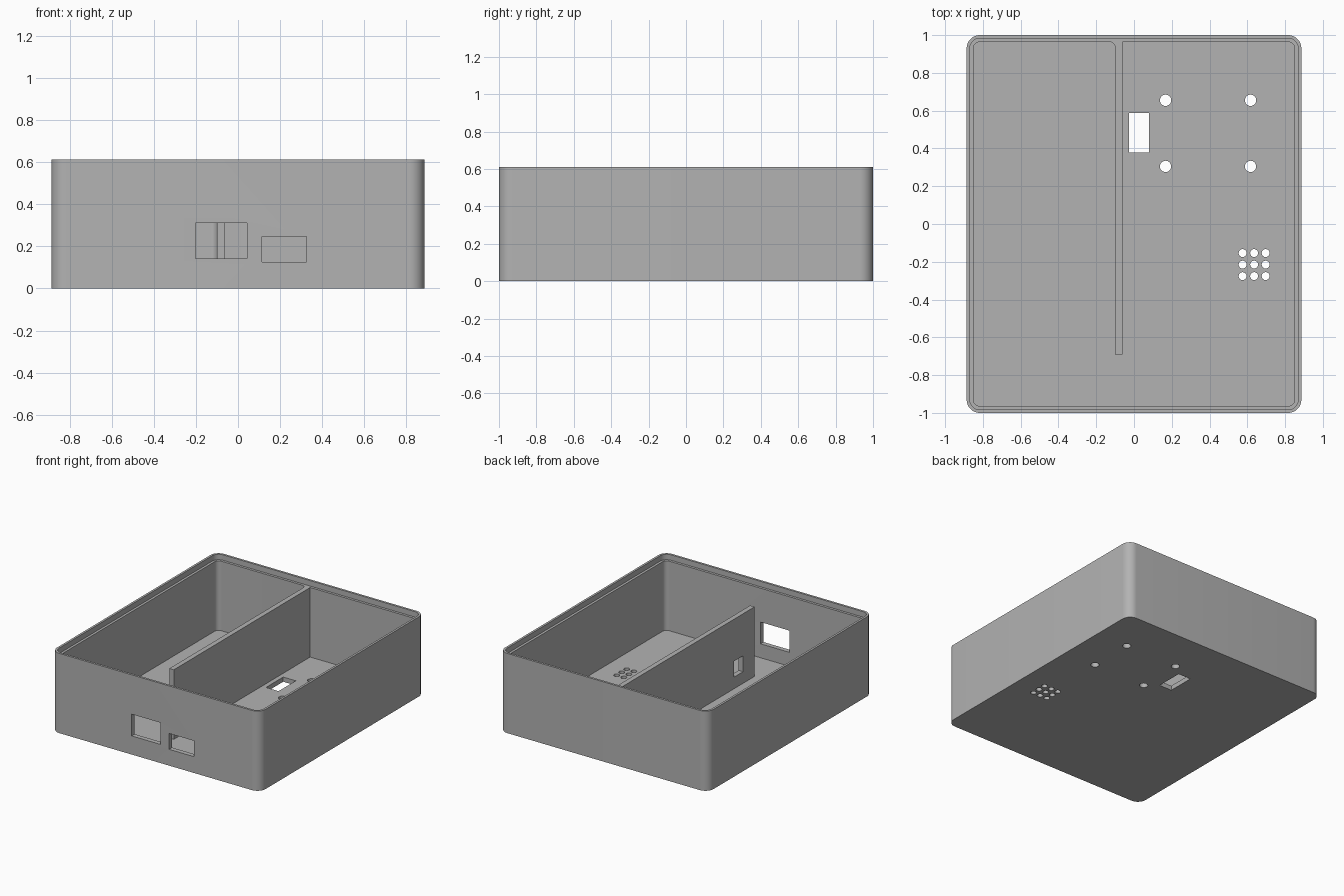
import bpy, bmesh, math
from mathutils import Vector

cube = bpy.data.objects.get("Cube")
if cube:
    bpy.data.objects.remove(cube, do_unlink=True)

WIDTH, DEPTH, HEIGHT = 0.886, 1.0, 0.612   # half width, half depth, full height
FLOOR, LEDGE = 0.036, 0.57
CORNER = 0.07

grey = bpy.data.materials.new("plain grey")
grey.use_nodes = True
colour = (0.45, 0.45, 0.45, 1)
grey.diffuse_color = colour
grey.node_tree.nodes["Principled BSDF"].inputs["Base Color"].default_value = colour


def outline(corners, steps=10):
    """Turn right-angled corners (x, y, radius) into a filleted outline."""
    pts = []
    for i, (x, y, r) in enumerate(corners):
        p = Vector((x, y))
        if r == 0:
            pts.append(p)
            continue
        a = (Vector(corners[i - 1][:2]) - p).normalized()
        b = (Vector(corners[(i + 1) % len(corners)][:2]) - p).normalized()
        c = p + (a + b) * r
        for k in range(steps + 1):
            t = math.pi / 2 * k / steps
            pts.append(c - r * (b * math.cos(t) + a * math.sin(t)))
    return pts


def rounded_rect(inset):
    x, y, r = WIDTH - inset, DEPTH - inset, CORNER - inset
    return [(-x, -y, r), (x, -y, r), (x, y, r), (-x, y, r)]


def add_prism(bm, pts, z0, z1):
    base = bm.faces.new([bm.verts.new((p[0], p[1], z0)) for p in pts])
    top = bmesh.ops.extrude_face_region(bm, geom=[base])["geom"]
    moved = [v for v in top if isinstance(v, bmesh.types.BMVert)]
    bmesh.ops.translate(bm, verts=moved, vec=(0, 0, z1 - z0))


def add_box(bm, x0, x1, y0, y1, z0, z1):
    add_prism(bm, [(x0, y0), (x1, y0), (x1, y1), (x0, y1)], z0, z1)


def add_round(bm, x, y, r, n=24):
    ring = [(x + r * math.cos(math.tau * k / n), y + r * math.sin(math.tau * k / n))
            for k in range(n)]
    add_prism(bm, ring, -0.1, 0.1)


def make_object(name, bm):
    bmesh.ops.recalc_face_normals(bm, faces=bm.faces)
    mesh = bpy.data.meshes.new(name)
    bm.to_mesh(mesh)
    bm.free()
    mesh.materials.append(grey)
    obj = bpy.data.objects.new(name, mesh)
    bpy.context.collection.objects.link(obj)
    return obj


def cut(target, bm):
    cutter = make_object("cutter", bm)
    cutter.hide_render = True
    mod = target.modifiers.new("cut", "BOOLEAN")
    mod.operation, mod.solver, mod.object = "DIFFERENCE", "EXACT", cutter
    bpy.context.view_layer.objects.active = target
    bpy.ops.object.modifier_apply(modifier=mod.name)
    bpy.data.objects.remove(cutter, do_unlink=True)


# Solid block with rounded vertical corners
bm = bmesh.new()
add_prism(bm, outline(rounded_rect(0)), 0, HEIGHT)
case = make_object("open_case", bm)

# Stepped recess around the rim for a lid
bm = bmesh.new()
add_prism(bm, outline(rounded_rect(0.017)), LEDGE, HEIGHT + 0.1)
cut(case, bm)

# Interior cavity, notched so that a divider wall stays joined to the back
front_left, front_right, back_right, back_left = rounded_rect(0.036)
back = back_right[1]
bm = bmesh.new()
divider = [(-0.062, back, 0), (-0.062, -0.69, 0), (-0.1, -0.69, 0), (-0.1, back, 0.03)]
add_prism(bm, outline([front_left, front_right, back_right] + divider + [back_left]),
          FLOOR, HEIGHT + 0.05)
cut(case, bm)

# Wall ports, divider cable slot and floor openings
bm = bmesh.new()
add_box(bm, -0.203, 0.043, -1.1, -0.9, 0.143, 0.31)
add_box(bm, 0.115, 0.325, -1.1, -0.9, 0.125, 0.247)
add_box(bm, -0.15, -0.03, -0.55, -0.44, 0.125, 0.247)
add_box(bm, -0.027, 0.08, 0.378, 0.587, -0.1, 0.1)
for x in (0.167, 0.617):
    for y in (0.305, 0.655):
        add_round(bm, x, y, 0.03)
for i in range(3):
    for j in range(3):
        add_round(bm, 0.575 + 0.061 * i, -0.276 + 0.061 * j, 0.021)
cut(case, bm)

# Smooth the fillets and keep the edges crisp
bpy.ops.object.select_all(action="DESELECT")
case.select_set(True)
bpy.context.view_layer.objects.active = case
bpy.ops.object.shade_smooth_by_angle(angle=math.radians(30))
